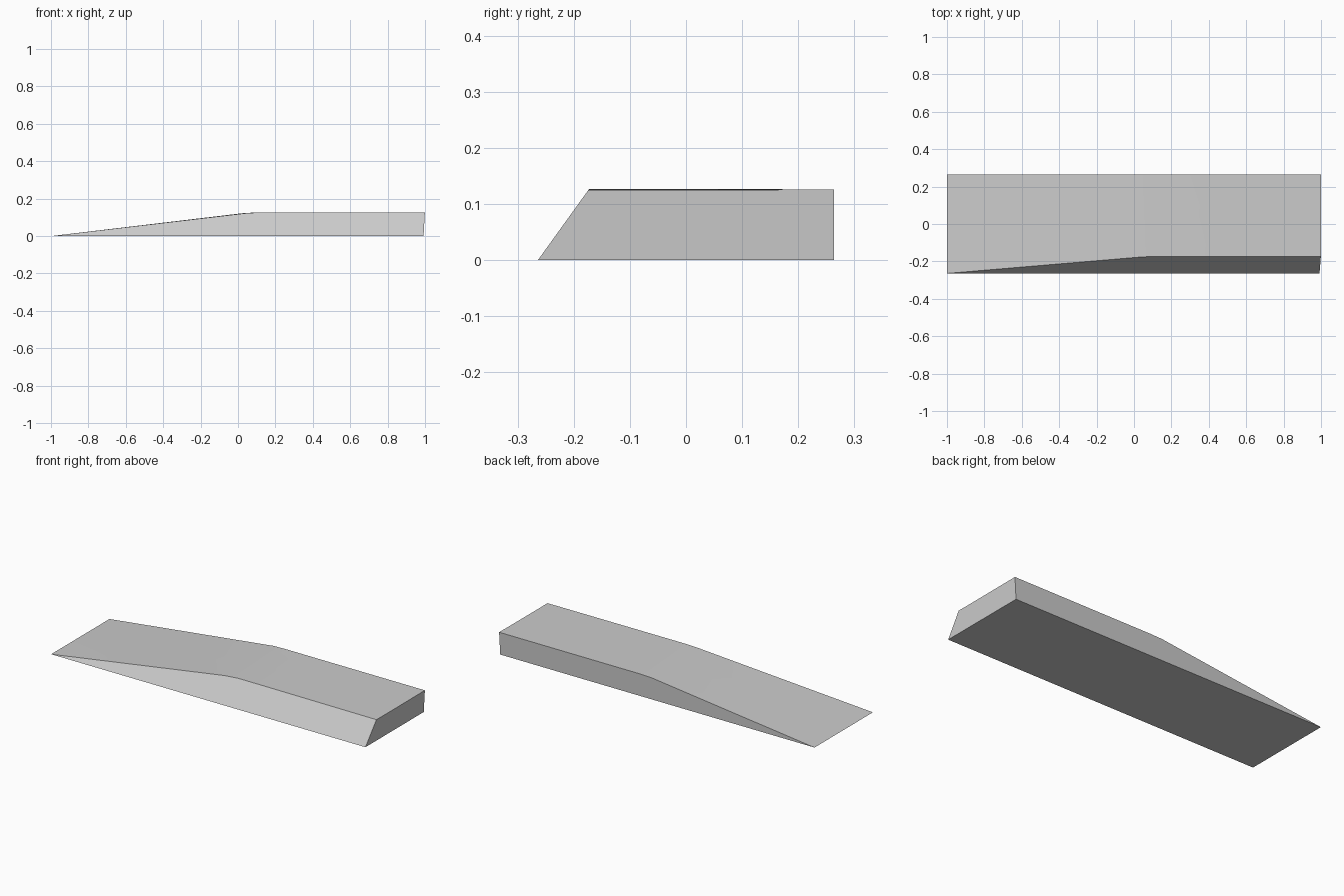
import bpy
import bmesh

cube = bpy.data.objects.get("Cube")
if cube:
    bpy.data.objects.remove(cube, do_unlink=True)

# Plain grey surface
grey = bpy.data.materials.new("concrete_grey")
grey.use_nodes = True
colour = (0.6, 0.6, 0.6, 1)
grey.diffuse_color = colour
grey.node_tree.nodes["Principled BSDF"].inputs["Base Color"].default_value = colour

HALF_WIDTH = 0.264
BANK = 0.72  # inward run of the front bank per unit of height

# Stations along the ramp: base x, top x, front edge height, middle height, back edge height
stations = [
    (0.04, 0.04, 0.122, 0.124, 0.124),
    (0.12, 0.12, 0.127, 0.125, 0.126),
    (0.26, 0.26, 0.127, 0.127, 0.126),
    (0.68, 0.68, 0.126, 0.126, 0.126),
    (0.992, 0.999, 0.125, 0.125, 0.126),
]

bm = bmesh.new()
toe = [bm.verts.new((-0.999, y, 0)) for y in (-HALF_WIDTH, 0.05, HALF_WIDTH)]
rows = []
for base_x, top_x, front, middle, back in stations:
    top = [(top_x, -HALF_WIDTH + BANK * front, front), (top_x, 0.05, middle), (top_x, HALF_WIDTH, back)]
    base = [(base_x, HALF_WIDTH, 0), (base_x, -HALF_WIDTH, 0)]
    rows.append([bm.verts.new(p) for p in top + base])

# Sloping wedge from the toe to the first station
first = rows[0]
bm.faces.new((toe[0], first[0], first[1], toe[1]))
bm.faces.new((toe[1], first[1], first[2], toe[2]))
bm.faces.new((toe[2], first[2], first[3]))
bm.faces.new((toe[0], first[4], first[0]))
bm.faces.new((toe[0], toe[1], toe[2], first[3], first[4]))

# Level deck, banked front, upright back and underside
for a, b in zip(rows, rows[1:]):
    for i in range(5):
        j = (i + 1) % 5
        bm.faces.new((a[i], a[j], b[j], b[i]))
bm.faces.new(rows[-1])
bmesh.ops.recalc_face_normals(bm, faces=bm.faces)

mesh = bpy.data.meshes.new("ramp")
bm.to_mesh(mesh)
bm.free()
mesh.materials.append(grey)
ramp = bpy.data.objects.new("ramp", mesh)
bpy.context.collection.objects.link(ramp)
bpy.context.view_layer.objects.active = ramp
ramp.select_set(True)
bpy.ops.object.shade_smooth_by_angle(angle=0.5)
